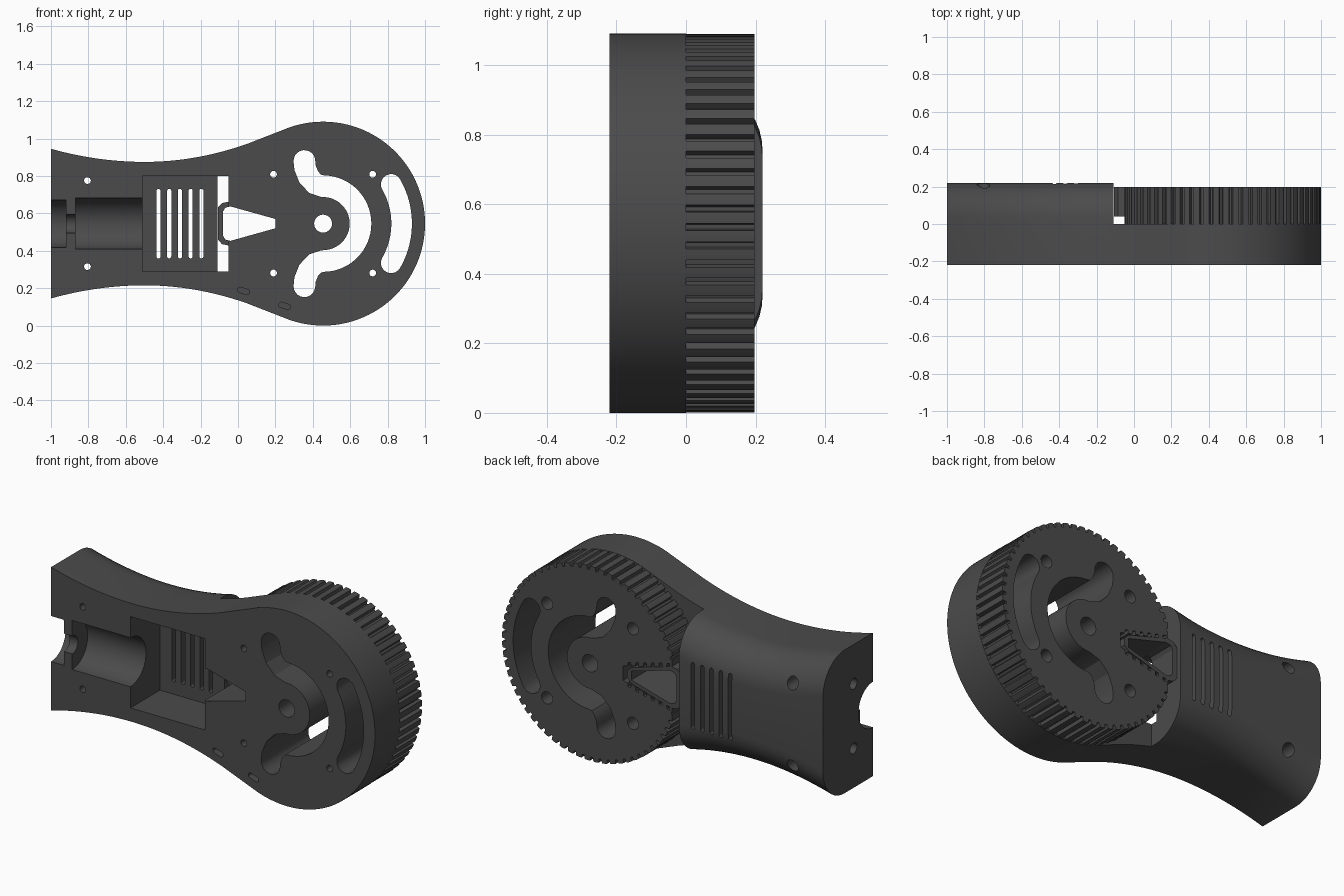
import bpy, bmesh, math
from mathutils import Vector

if "Cube" in bpy.data.objects:
    bpy.data.objects.remove(bpy.data.objects["Cube"])

CX, CZ = 0.455, 0.545          # hub centre in the XZ plane
FRONT, BACK, R = -0.22, 0.22, 0.545
END = -0.11                    # where the thick handle stops

mat = bpy.data.materials.new("dark grey plastic")
mat.diffuse_color = (0.07, 0.07, 0.07, 1)
mat.use_nodes = True
mat.node_tree.nodes["Principled BSDF"].inputs["Base Color"].default_value = mat.diffuse_color


def make(name, rings):
    """Closed solid from a list of equal-length rings."""
    bm = bmesh.new()
    rows = [[bm.verts.new(p) for p in r] for r in rings]
    n = len(rows[0])
    for a, b in zip(rows, rows[1:]):
        for i in range(n):
            bm.faces.new((a[i], a[(i + 1) % n], b[(i + 1) % n], b[i]))
    bm.faces.new(rows[0])
    bm.faces.new(rows[-1])
    bmesh.ops.recalc_face_normals(bm, faces=bm.faces)
    me = bpy.data.meshes.new(name)
    bm.to_mesh(me)
    bm.free()
    ob = bpy.data.objects.new(name, me)
    bpy.context.collection.objects.link(ob)
    me.materials.append(mat)
    return ob


def prism(pts, y0, y1, name="cutter"):
    return make(name, [[(x, y, z) for x, z in pts] for y in (y0, y1)])


def box(x0, x1, z0, z1, y0, y1):
    return prism([(x0, z0), (x1, z0), (x1, z1), (x0, z1)], y0, y1)


def circle(x, z, r, n=28):
    return [(x + r * math.cos(2 * math.pi * i / n), z + r * math.sin(2 * math.pi * i / n))
            for i in range(n)]


def rod_x(x0, x1, y, z, r):
    return make("cutter", [[(x, a, b) for a, b in circle(y, z, r, 40)] for x in (x0, x1)])


def stroke(path, w):
    """Outline of a round-ended band of half width w along a path."""
    p = [Vector(q) for q in path]
    left, right = [], []
    for i, q in enumerate(p):
        t = (p[min(i + 1, len(p) - 1)] - p[max(i - 1, 0)]).normalized()
        nrm = Vector((-t.y, t.x)) * w
        left.append(q + nrm)
        right.append(q - nrm)

    def cap(c, start):
        a = math.atan2(start.y - c.y, start.x - c.x)
        return [c + Vector((math.cos(a - math.pi * k / 10), math.sin(a - math.pi * k / 10))) * w
                for k in range(1, 10)]
    return [tuple(v) for v in left + cap(p[-1], left[-1]) + right[::-1] + cap(p[0], right[0])]


def boolean(target, tool, op="DIFFERENCE"):
    m = target.modifiers.new("bool", "BOOLEAN")
    m.operation, m.solver, m.object = op, "EXACT", tool
    bpy.context.view_layer.objects.active = target
    bpy.ops.object.modifier_apply(modifier=m.name)


def drop(ob):
    bpy.data.objects.remove(ob, do_unlink=True)


def half(x):
    """Half height of the waisted outline."""
    d = x + 0.5
    return 0.33 + (0.28 if d < 0 else 0.32) * d * d


# Handle: waisted grip with a rounded back
rings, steps = [], 26
for i in range(steps + 1):
    x = -1 + (END + 1) * i / steps
    h, r = half(x), 0.19
    arc = [(BACK - r + r * math.sin(a), h - r + r * math.cos(a))
           for a in [math.pi / 2 * k / 10 for k in range(11)]]
    ring = [(FRONT, h)] + arc + [(y, -z) for y, z in reversed(arc)] + [(FRONT, -h)]
    rings.append([(x, y, CZ + z) for y, z in ring])
body = make("handle_and_plate", rings)

# Plate: the outline flowing into the round head
upper = [(x, CZ + half(x)) for x in [END + (0.05 - END) * i / 6 for i in range(7)]]
a0 = math.radians(109.5)
head = [(CX + R * math.cos(a0 - 2 * a0 * i / 90), CZ + R * math.sin(a0 - 2 * a0 * i / 90))
        for i in range(91)]
plate = prism(upper + head + [(x, 2 * CZ - z) for x, z in reversed(upper)], FRONT, 0)
boolean(body, plate, "UNION")
drop(plate)

# Toothed wheel on the back of the head
teeth, pts = 64, []
for i in range(teeth):
    for f, r in ((0, 0.543), (0.3, 0.544), (0.6, 0.543), (0.68, 0.522), (0.92, 0.522)):
        a = 2 * math.pi * (i + f) / teeth
        pts.append((CX + r * math.cos(a), CZ + r * math.sin(a)))
gear = prism(pts, -0.012, 0.197, "toothed_wheel")

# Wedge channel with ribbed walls in the wheel
wall = []
for i in range(8):
    x = 0.25 - 0.048 * i
    z = 0.04 + 0.25 * (0.25 - x)
    wall += [(x, z), (x - 0.028, z + 0.007), (x - 0.030, z + 0.027), (x - 0.046, z + 0.031)]
channel = [(x, CZ + z) for x, z in wall] + [(x, CZ - z) for x, z in reversed(wall)]
for tool in (prism(channel, 0.0, 0.3), box(-0.2, -0.05, 0, 1.1, -0.1, 0.3)):
    boolean(gear, tool)
    drop(tool)

# Triangular clamp standing in the channel
clamp = prism([(0.225, CZ - 0.02), (0.225, CZ + 0.02), (0.2, CZ + 0.045), (-0.05, CZ + 0.117),
               (-0.085, CZ + 0.11), (-0.108, CZ + 0.085), (-0.108, CZ - 0.085),
               (-0.085, CZ - 0.11), (-0.05, CZ - 0.117), (0.2, CZ - 0.045)],
              -0.012, 0.197, "triangular_clamp")
tool = box(-0.2, -0.05, 0, 1.1, -0.1, 0.04)
boolean(clamp, tool)
drop(tool)

# Openings running through plate, wheel and clamp
through = [circle(CX, CZ, 0.048),
           [(0.2, CZ - 0.025), (0.2, CZ + 0.025), (-0.04, CZ + 0.092), (-0.068, CZ + 0.085),
            (-0.08, CZ + 0.065), (-0.08, CZ - 0.065), (-0.068, CZ - 0.085), (-0.04, CZ - 0.092)]]
hook = [(0.355, 0.335), (0.358, 0.30), (0.378, 0.25), (0.412, 0.213)]
bend = [(0.20 * math.cos(a), 0.20 * math.sin(a))
        for a in [math.radians(90 - 6 * i) for i in range(31)]]
through.append(stroke([(x, CZ + z) for x, z in hook] + [(CX + x, CZ + z) for x, z in bend]
                      + [(x, CZ - z) for x, z in reversed(hook)], 0.058))
through.append(stroke([(CX + 0.42 * math.cos(a), CZ + 0.42 * math.sin(a))
                       for a in [math.radians(30 - 4 * i) for i in range(16)]], 0.055))
screws = [(x, CZ + s * 0.264) for x in (0.19, 0.72) for s in (1, -1)]
through += [circle(x, z, 0.018) for x, z in screws]
for pts in through:
    tool = prism(pts, -0.4, 0.4)
    for ob in (body, gear, clamp):
        boolean(ob, tool)
    drop(tool)
for x, z in screws:
    tool = prism(circle(x, z, 0.034), 0.05, 0.4)
    boolean(gear, tool)
    drop(tool)

# Handle cavities: square pocket, motor bed, shaft neck, end recess
tools = [box(-0.51, -0.05, 0.29, 0.80, -0.4, 0.04),
         rod_x(-0.87, -0.50, FRONT, CZ, 0.137),
         rod_x(-0.93, -0.86, FRONT, CZ, 0.05),
         rod_x(-1.1, -0.92, FRONT, CZ, 0.127)]
# Vent slots
tools += [prism(stroke([(-0.425 + 0.0573 * i, 0.37), (-0.425 + 0.0573 * i, 0.72)], 0.011),
                -0.4, 0.4) for i in range(5)]
# Handle screw holes, back counterbores and end holes
for s in (1, -1):
    tools += [prism(circle(-0.805, CZ + s * 0.23, 0.018), -0.4, 0.4),
              prism(circle(-0.805, CZ + s * 0.23, 0.034), 0.1, 0.4),
              rod_x(-1.1, -0.85, -0.05, CZ + s * 0.18, 0.03)]
# Small clip slots along the lower edge
for x, z in ((0.03, 0.185), (0.25, 0.105)):
    tools.append(prism(stroke([(x - 0.018, z + 0.006), (x + 0.018, z - 0.006)], 0.014),
                       -0.4, -0.12))
for tool in tools:
    boolean(body, tool)
    drop(tool)

# Smooth curved walls, keep edges crisp
bpy.ops.object.select_all(action="DESELECT")
for ob in (body, gear, clamp):
    ob.select_set(True)
bpy.context.view_layer.objects.active = body
bpy.ops.object.shade_smooth_by_angle(angle=math.radians(20))
